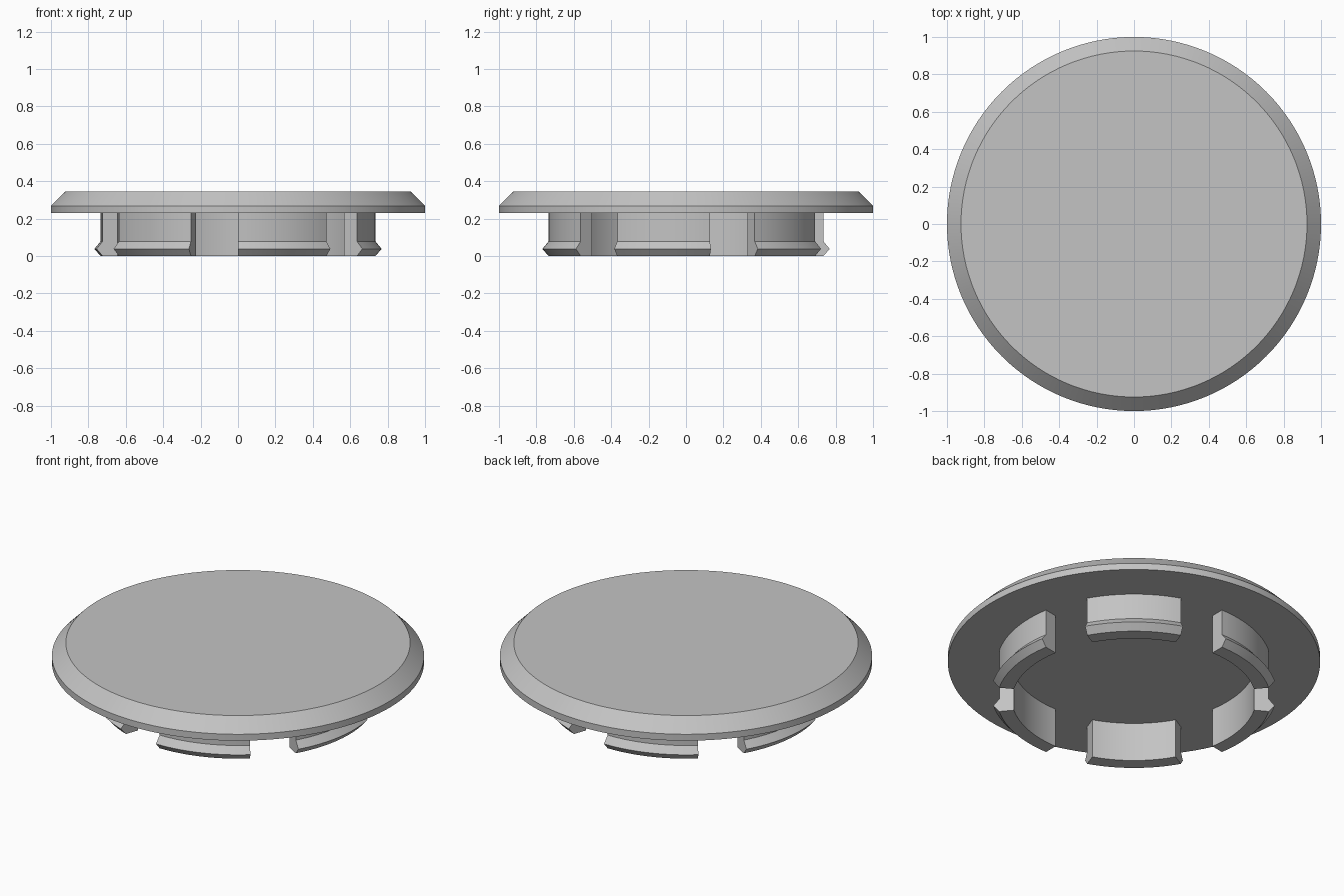
import bpy
import bmesh
from math import radians, tau
from mathutils import Matrix, Vector

cube = bpy.data.objects.get("Cube")
if cube:
    bpy.data.objects.remove(cube, do_unlink=True)

grey = bpy.data.materials.new("plain grey")
grey.use_nodes = True
colour = (0.55, 0.55, 0.55, 1)
grey.diffuse_color = colour
grey.node_tree.nodes["Principled BSDF"].inputs["Base Color"].default_value = colour


def lathe(name, profile, start, sweep, steps):
    """Turn a closed (radius, height) profile about z, capping partial sweeps."""
    bm = bmesh.new()
    full = abs(sweep - tau) < 1e-6
    rings = []
    for i in range(steps if full else steps + 1):
        turn = Matrix.Rotation(start + sweep * i / steps, 3, "Z")
        rings.append([bm.verts.new(turn @ Vector((r, 0, z))) for r, z in profile])
    n = len(profile)
    for i in range(steps):
        a, b = rings[i], rings[(i + 1) % len(rings)]
        for j in range(n if not full else n - 1):
            k = (j + 1) % n
            bm.faces.new((a[j], b[j], b[k], a[k]))
    if full:
        bm.faces.new([ring[0] for ring in rings])
        bm.faces.new([ring[-1] for ring in rings])
    else:
        bm.faces.new(rings[0])
        bm.faces.new(rings[-1])
    bmesh.ops.recalc_face_normals(bm, faces=bm.faces)
    mesh = bpy.data.meshes.new(name)
    bm.to_mesh(mesh)
    bm.free()
    mesh.materials.append(grey)
    obj = bpy.data.objects.new(name, mesh)
    bpy.context.collection.objects.link(obj)
    bpy.ops.object.select_all(action="DESELECT")
    obj.select_set(True)
    bpy.context.view_layer.objects.active = obj
    bpy.ops.object.shade_smooth_by_angle(angle=radians(25))
    return obj


# Round cover with a bevelled rim
lathe("cover_disc", [(1, 0.23), (1, 0.268), (0.925, 0.344)], 0, tau, 128)

# Six snap tabs, each a curved wall with a pointed catch at its foot
tab_profile = [(0.655, 0.23), (0.655, 0), (0.735, 0), (0.768, 0.038),
               (0.735, 0.078), (0.735, 0.23)]
for i in range(6):
    lathe(f"snap_tab_{i + 1}", tab_profile, radians(60 * i - 30), radians(40), 16)
